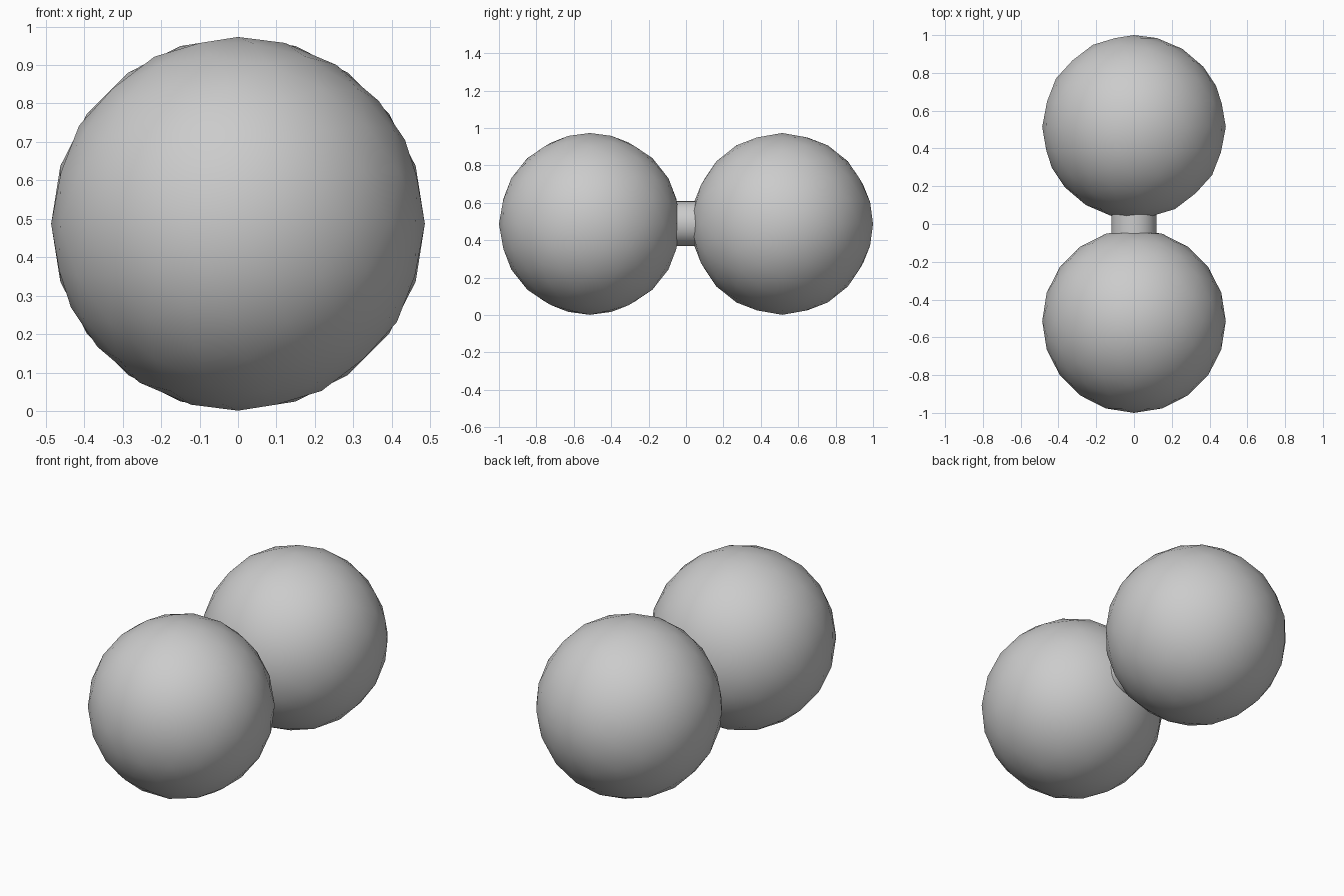
import bpy
import math

if "Cube" in bpy.data.objects:
    bpy.data.objects.remove(bpy.data.objects["Cube"])

R = 0.486          # ball radius
ZC = 0.487         # height of the common axis
YC = 1.0 - R       # ball offset along y


def finish(name, angle):
    obj = bpy.context.object
    obj.name = name
    bpy.ops.object.shade_smooth_by_angle(angle=math.radians(angle))
    return obj


def ball(name, y, tilt):
    bpy.ops.mesh.primitive_ico_sphere_add(
        subdivisions=3, radius=R, location=(0, y, ZC), rotation=(tilt, 0, 0))
    return finish(name, 60)


# Two faceted-outline, smooth-shaded balls
ball("front_ball", -YC, 0)
ball("back_ball", YC, -math.pi / 2)

# Short round bar joining the balls
bpy.ops.mesh.primitive_cylinder_add(
    vertices=32, radius=0.12, depth=0.14, location=(0, 0, ZC + 0.002),
    rotation=(math.pi / 2, 0, 0))
finish("connecting_bar", 40)
